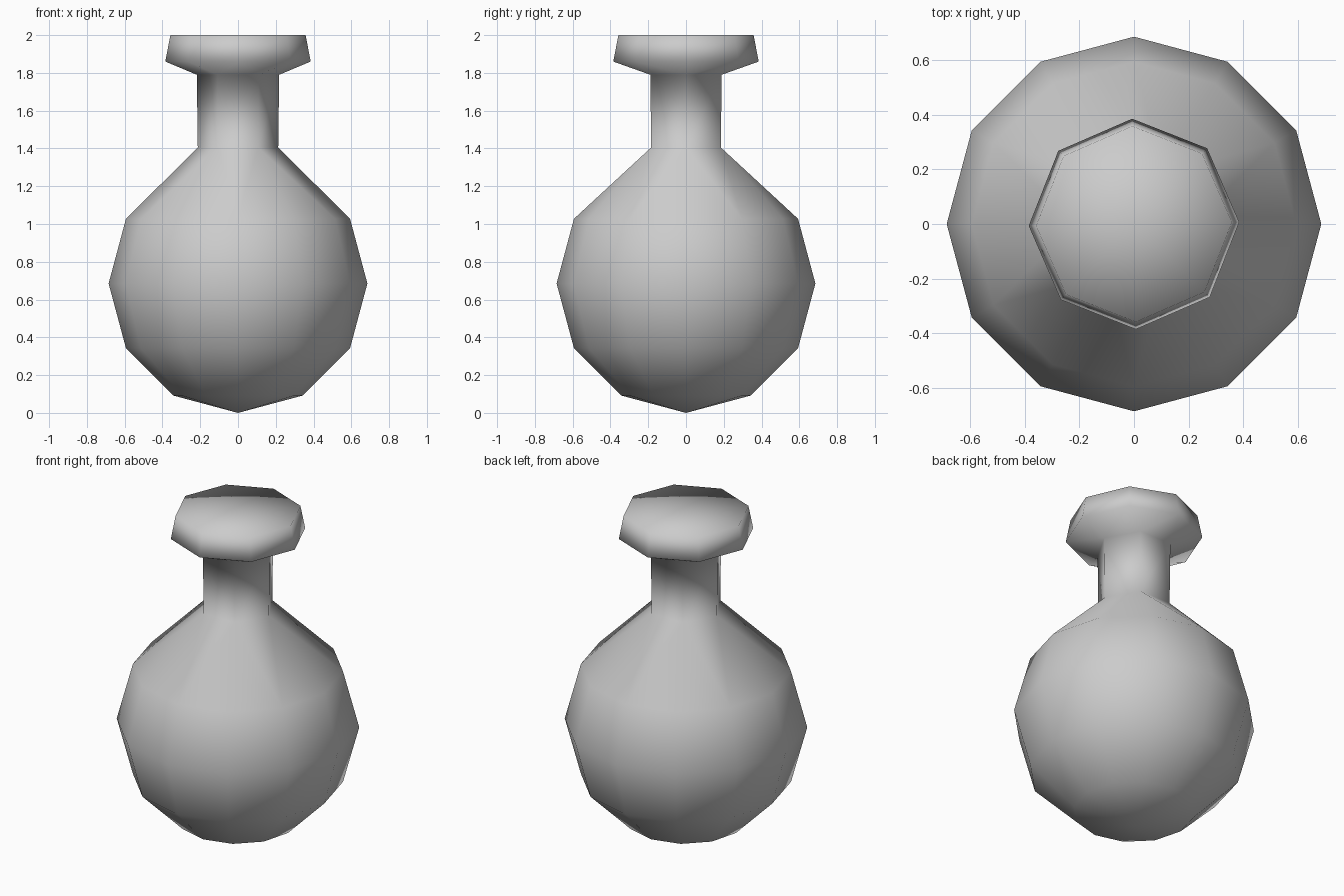
import bpy
import bmesh
from math import sin, cos, pi, radians

cube = bpy.data.objects.get("Cube")
if cube:
    bpy.data.objects.remove(cube)

grey = bpy.data.materials.new("plain grey")
grey.use_nodes = True
colour = (0.6, 0.6, 0.6, 1)
grey.diffuse_color = colour
grey.node_tree.nodes["Principled BSDF"].inputs["Base Color"].default_value = colour

bm = bmesh.new()


def ring(count, radius, z, turn=0.0):
    return [bm.verts.new((radius * cos(turn + 2 * pi * i / count),
                          radius * sin(turn + 2 * pi * i / count), z))
            for i in range(count)]


def join(low, high):
    """Skin two rings: quads when the counts match, else a zipper of triangles."""
    a, b = len(low), len(high)
    if a == b:
        for i in range(a):
            j = (i + 1) % a
            bm.faces.new((low[i], low[j], high[j], high[i]))
        return
    i = j = 0
    while i < a or j < b:
        if j == b or (i < a and (i + 0.5) / a <= (j + 0.5) / b):
            bm.faces.new((low[i], low[(i + 1) % a], high[j % b]))
            i += 1
        else:
            bm.faces.new((low[i % a], high[(j + 1) % b], high[j]))
            j += 1


# Round belly: lower part of a twelve-sided ball
R = 0.685
belly = [ring(12, R * sin(radians(t)), R - R * cos(radians(t)))
         for t in (30, 60, 90, 120)]
pole = bm.verts.new((0, 0, 0))
for i in range(12):
    bm.faces.new((pole, belly[0][(i + 1) % 12], belly[0][i]))

# Six-sided neck, then the eight-sided stopper
neck = [ring(6, 0.213, 1.405), ring(6, 0.218, 1.79)]
turn = radians(1)
stopper = [ring(8, 0.385, 1.86, turn), ring(8, 0.358, 2.0, turn)]

rings = belly + neck + stopper
for low, high in zip(rings, rings[1:]):
    join(low, high)

# Flat stopper top
centre = bm.verts.new((0, 0, 2))
top = stopper[-1]
for i in range(8):
    bm.faces.new((top[i], top[(i + 1) % 8], centre))

bmesh.ops.recalc_face_normals(bm, faces=bm.faces)
for face in bm.faces:
    face.smooth = True

mesh = bpy.data.meshes.new("flask")
bm.to_mesh(mesh)
bm.free()
mesh.materials.append(grey)
bpy.context.collection.objects.link(bpy.data.objects.new("flask", mesh))
